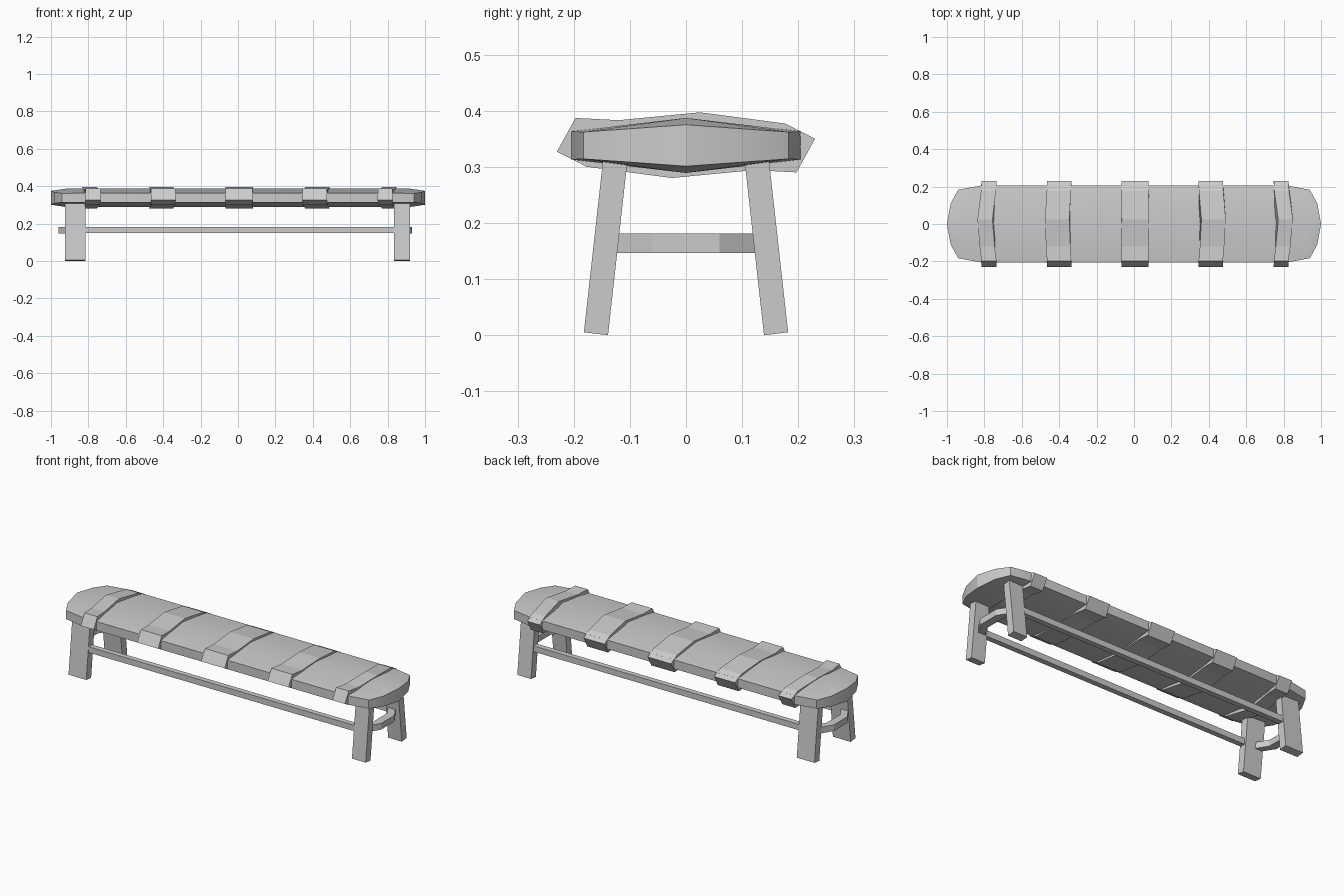
import bpy, bmesh, math

if "Cube" in bpy.data.objects:
    bpy.data.objects.remove(bpy.data.objects["Cube"])


def make(name, verts, faces, smooth=False):
    me = bpy.data.meshes.new(name)
    me.from_pydata(verts, [], faces)
    bm = bmesh.new()
    bm.from_mesh(me)
    bmesh.ops.recalc_face_normals(bm, faces=bm.faces)
    bm.to_mesh(me)
    bm.free()
    ob = bpy.data.objects.new(name, me)
    bpy.context.collection.objects.link(ob)
    if smooth:
        bpy.ops.object.select_all(action='DESELECT')
        ob.select_set(True)
        bpy.context.view_layer.objects.active = ob
        bpy.ops.object.shade_smooth_by_angle(angle=math.radians(20))
    return ob


def loft(name, rings, smooth=False):
    """Skin equal-length closed rings and cap both ends."""
    n = len(rings[0])
    verts = [p for r in rings for p in r]
    faces = [tuple(range(n)), tuple(range((len(rings) - 1) * n, len(rings) * n))]
    for k in range(len(rings) - 1):
        for i in range(n):
            j = (i + 1) % n
            faces.append((k * n + i, k * n + j, k * n + n + j, k * n + n + i))
    return make(name, verts, faces, smooth)


def box(name, x0, x1, y0, y1, z0, z1):
    return loft(name, [[(x, y0, z0), (x, y1, z0), (x, y1, z1), (x, y0, z1)]
                       for x in (x0, x1)])


# Seat: rounded plank with a low central ridge above and below
half = [(0.82, -0.205, 0.025), (0.94, -0.183, 0.024), (0.98, -0.11, 0.029),
        (1.0, 0, 0.037), (0.98, 0.11, 0.029), (0.94, 0.183, 0.024), (0.82, 0.205, 0.025)]
outline = half + [(-x, -y, h) for x, y, h in half]
MID = 0.338
n = len(outline)
verts = [(x, y, MID + s * h) for s in (1, -1) for x, y, h in outline]
verts += [(x, 0, MID + s * 0.049) for s in (1, -1) for x in (0.92, -0.92)]
faces = [(i, (i + 1) % n, n + (i + 1) % n, n + i) for i in range(n)]
for s in (0, 1):
    o, r = s * n, 2 * n + s * 2
    for i in range(6):
        faces += [(o + i, o + i + 1, r), (o + 7 + i, o + 8 + i, r + 1)]
    faces += [(o + 6, o + 7, r + 1, r), (o + 13, o, r, r + 1)]
make("seat", verts, faces, True)

# Straps: skewed, point-symmetric section wrapped around the seat
upper = [(-0.23, 0.327), (-0.197, 0.387), (-0.12, 0.383), (0.025, 0.397), (0.177, 0.377)]
section = upper + [(-y, 2 * 0.3385 - z) for y, z in upper]
straps = [(-0.815, -0.735, -0.025), (-0.465, -0.335, -0.013), (-0.068, 0.078, 0.003),
          (0.345, 0.475, 0.018), (0.747, 0.825, 0.028)]
for k, (x0, x1, bow) in enumerate(straps):
    rings = [[(x + bow * max(0, 1 - abs(y) / 0.2), y, z) for y, z in section]
             for x in (x0, x1)]
    loft(f"strap_{k + 1}", rings)

# Splayed legs, long rails and bowed end rails
for sy, side in ((-1, "front"), (1, "back")):
    for x0, x1, end in ((-0.925, -0.815, "left"), (0.835, 0.92, "right")):
        prof = [(0.182, 0.005), (0.139, 0.0), (0.104, 0.315), (0.147, 0.32)]
        loft(f"{side}_{end}_leg", [[(x, sy * y, z) for y, z in prof] for x in (x0, x1)])
    box(f"{side}_rail", -0.87, 0.87, *sorted((sy * 0.13, sy * 0.16)), 0.15, 0.183)
for s, outer, end in ((-1, 0.96, "left"), (1, 0.93, "right")):
    rings = []
    for y, d in ((-0.14, 0.05), (-0.06, 0.0), (0.06, 0.0), (0.14, 0.05)):
        a, b = s * (outer - d), s * (outer - d - 0.045)
        rings.append([(a, y, 0.146), (b, y, 0.146), (b, y, 0.181), (a, y, 0.181)])
    loft(f"{end}_end_rail", rings)
